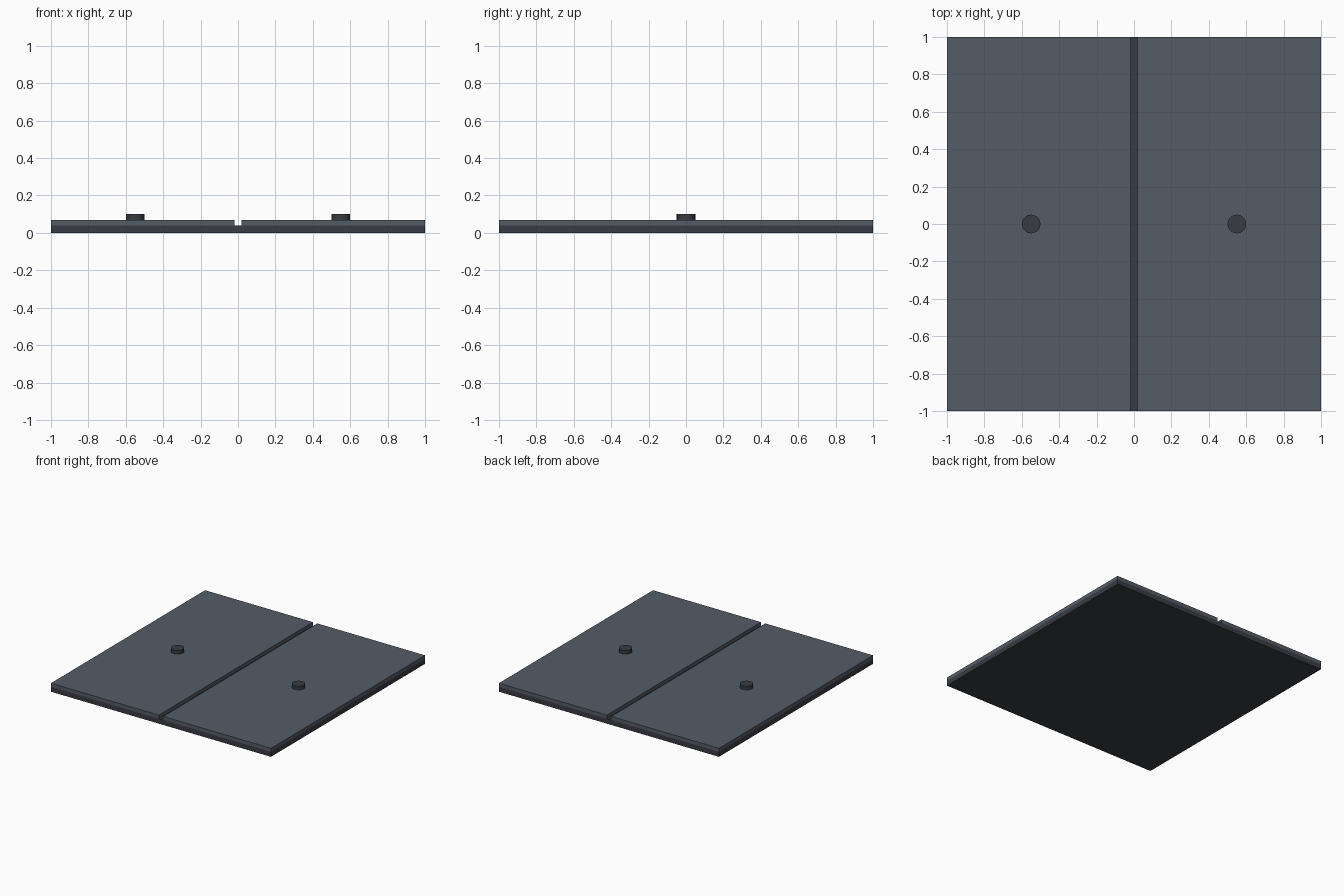
import bpy

if "Cube" in bpy.data.objects:
    bpy.data.objects.remove(bpy.data.objects["Cube"])


def material(name, rgb):
    """Flat colour given as sRGB 0-255, stored as linear."""
    lin = [((c / 255 + 0.055) / 1.055) ** 2.4 for c in rgb]
    m = bpy.data.materials.new(name)
    m.diffuse_color = (*lin, 1)
    m.use_nodes = True
    m.node_tree.nodes["Principled BSDF"].inputs["Base Color"].default_value = m.diffuse_color
    return m


panel_grey = material("slate grey", (84, 92, 102))
dark_grey = material("dark grey", (56, 60, 67))


def box(name, x0, x1, z0, z1, mat):
    bpy.ops.mesh.primitive_cube_add(size=1, location=((x0 + x1) / 2, 0, (z0 + z1) / 2))
    ob = bpy.context.object
    ob.name = name
    ob.scale = (x1 - x0, 2, z1 - z0)
    bpy.ops.object.transform_apply(location=False, rotation=False, scale=True)
    ob.data.materials.append(mat)


# Base slab under both doors
box("base_frame", -1, 1, 0, 0.04, dark_grey)

# Two door panels with a narrow gap, each with a round knob
for side, s in (("left", -1), ("right", 1)):
    x0, x1 = sorted((s * 0.02, s))
    box(side + "_panel", x0, x1, 0.04, 0.07, panel_grey)
    bpy.ops.mesh.primitive_cylinder_add(vertices=20, radius=0.05, depth=0.03,
                                        location=(s * 0.55, 0, 0.085))
    knob = bpy.context.object
    knob.name = side + "_knob"
    knob.data.materials.append(dark_grey)
    bpy.ops.object.shade_smooth_by_angle()
